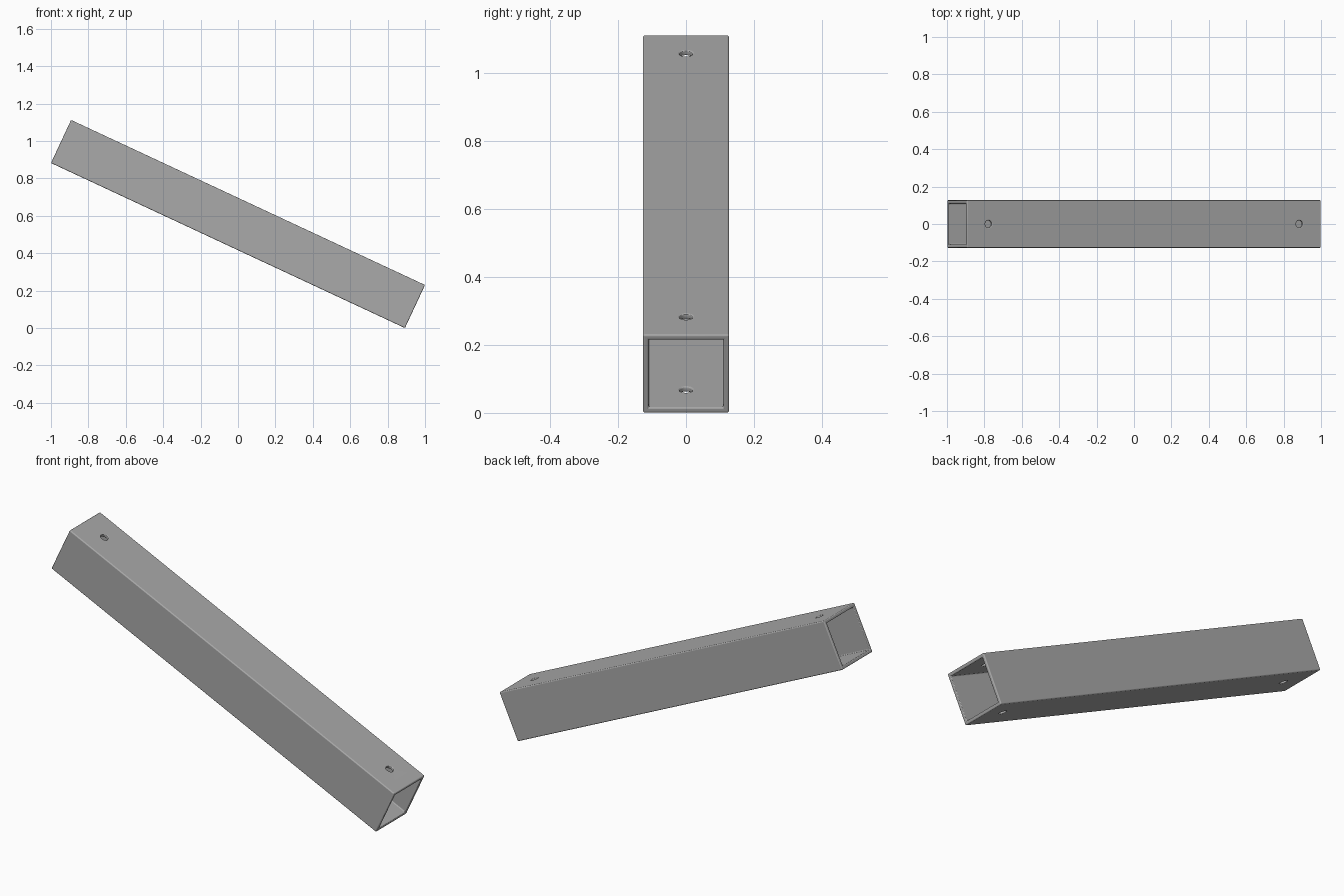
import bpy, math
from mathutils import Matrix, Vector

cube = bpy.data.objects.get("Cube")
if cube:
    bpy.data.objects.remove(cube, do_unlink=True)

LENGTH, SIDE, WALL = 2.088, 0.254, 0.017
HOLE_RADIUS, HOLE_INSET = 0.019, 0.127
TILT = Matrix.Translation((0, 0, 0.556)) @ Matrix.Rotation(math.radians(25), 4, 'Y')

steel = bpy.data.materials.new("grey steel")
steel.use_nodes = True
colour = (0.4, 0.4, 0.4, 1)
steel.diffuse_color = colour
steel.node_tree.nodes["Principled BSDF"].inputs["Base Color"].default_value = colour


def place(name, offset=(0, 0, 0), scale=(1, 1, 1)):
    """Name the new primitive, bake its size and tilt it along the tube."""
    obj = bpy.context.object
    obj.name = name
    obj.data.transform(Matrix.Diagonal((*scale, 1)))
    obj.data.materials.append(steel)
    obj.matrix_world = TILT @ Matrix.Translation(Vector(offset))
    return obj


def cut(target, cutter):
    cutter.hide_render = True
    cutter.hide_set(True)
    cutter.display_type = 'WIRE'
    mod = target.modifiers.new(cutter.name, 'BOOLEAN')
    mod.operation = 'DIFFERENCE'
    mod.solver = 'EXACT'
    mod.object = cutter


# Square tube, hollowed from end to end
bpy.ops.mesh.primitive_cube_add(size=1)
tube = place("square_tube", scale=(LENGTH, SIDE, SIDE))
bore = SIDE - 2 * WALL
bpy.ops.mesh.primitive_cube_add(size=1)
cut(tube, place("bore_cutter", scale=(LENGTH + 0.2, bore, bore)))

# Bolt holes through the top and bottom walls near each end
for side, name in ((-1, "upper_hole_cutter"), (1, "lower_hole_cutter")):
    bpy.ops.mesh.primitive_cylinder_add(vertices=32, radius=HOLE_RADIUS, depth=SIDE * 2)
    cut(tube, place(name, offset=(side * (LENGTH / 2 - HOLE_INSET), 0, 0)))

# Softly rounded edges all over
bevel = tube.modifiers.new("rounded_edges", 'BEVEL')
bevel.width = 0.005
bevel.segments = 3
bevel.limit_method = 'ANGLE'
bevel.angle_limit = math.radians(40)
bevel.use_clamp_overlap = False

bpy.ops.object.select_all(action='DESELECT')
tube.select_set(True)
bpy.context.view_layer.objects.active = tube
bpy.ops.object.shade_smooth_by_angle(angle=math.radians(35))
normals = tube.modifiers.new("flat_face_normals", 'WEIGHTED_NORMAL')
normals.keep_sharp = True
